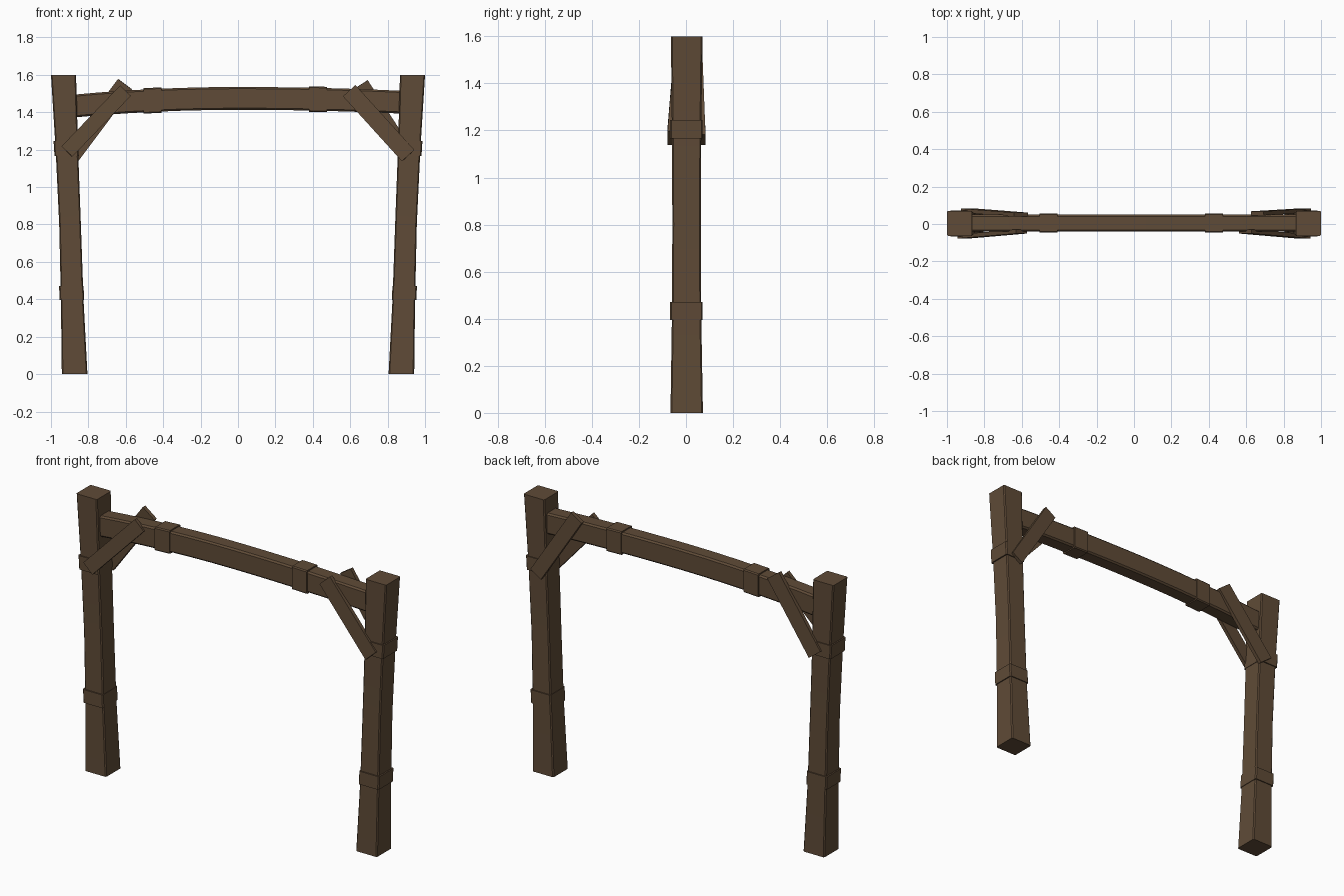
import bpy, bmesh, math
from mathutils import Vector, Matrix

if "Cube" in bpy.data.objects:
    bpy.data.objects.remove(bpy.data.objects["Cube"])

wood = bpy.data.materials.new("dark brown wood")
wood.diffuse_color = (0.115, 0.07, 0.038, 1)
wood.use_nodes = True
wood.node_tree.nodes["Principled BSDF"].inputs["Base Color"].default_value = wood.diffuse_color


def finish(name, bm):
    bmesh.ops.recalc_face_normals(bm, faces=bm.faces)
    me = bpy.data.meshes.new(name)
    bm.to_mesh(me)
    bm.free()
    me.materials.append(wood)
    ob = bpy.data.objects.new(name, me)
    bpy.context.collection.objects.link(ob)
    bpy.context.view_layer.objects.active = ob
    ob.select_set(True)
    bpy.ops.object.shade_smooth_by_angle(angle=math.radians(30))
    ob.select_set(False)
    return ob


def loft(name, sections, along, c=0.006):
    """Chamfered rectangles (pos, a0, a1, b0, b1) joined along the x or z axis."""
    bm = bmesh.new()
    rings = []
    for p, a0, a1, b0, b1 in sections:
        pts = [(a0 + c, b0), (a1 - c, b0), (a1, b0 + c), (a1, b1 - c),
               (a1 - c, b1), (a0 + c, b1), (a0, b1 - c), (a0, b0 + c)]
        rings.append([bm.verts.new((a, b, p) if along == "z" else (p, a, b)) for a, b in pts])
    for r, s in zip(rings, rings[1:]):
        for i in range(8):
            j = (i + 1) % 8
            bm.faces.new((r[i], r[j], s[j], s[i]))
    bm.faces.new(rings[0])
    bm.faces.new(rings[-1])
    return finish(name, bm)


def brace(name, low, high, width, thick=0.022):
    """Flat plank between two points."""
    low, high = Vector(low), Vector(high)
    d = high - low
    z = d.normalized()
    x = Vector((0, 1, 0)).cross(z).normalized()
    y = z.cross(x)
    m = Matrix((x, y, z)).transposed().to_4x4()
    m.translation = (low + high) / 2
    bm = bmesh.new()
    bmesh.ops.create_cube(bm, size=1)
    bmesh.ops.scale(bm, vec=(width, thick, d.length), verts=bm.verts)
    bmesh.ops.transform(bm, matrix=m, verts=bm.verts)
    return finish(name, bm)


# Leaning posts with their two wrapped bands
for side, s in (("left", -1), ("right", 1)):
    post = [(0, .805, .942, -.066, .072), (.4, .826, .947, -.060, .065),
            (.8, .840, .956, -.058, .063), (1.2, .855, .975, -.060, .065),
            (1.6, .866, 1.0, -.064, .070)]
    loft(side + "_post", [(p, *sorted((s * a, s * b)), c, d) for p, a, b, c, d in post], "z")
    for label, z0, z1, i0, o0, i1, o1 in (("lower", .395, .472, .822, .953, .826, .957),
                                          ("upper", 1.165, 1.245, .851, .981, .855, .986)):
        loft(f"{side}_post_{label}_band",
             [(z0, *sorted((s * i0, s * o0)), -.067, .071),
              (z1, *sorted((s * i1, s * o1)), -.067, .071)], "z")

# Bowed beam: arch height follows a parabola, slightly lower at the left
def beam_mid(x):
    k = .040 if x < 0 else .020
    return 1.474 - k * (x / .87) ** 2

sections = []
for i in range(13):
    x = -.9 + 1.8 * i / 12
    sections.append((x, -.040, .050, beam_mid(x) - .061, beam_mid(x) + .061))
loft("beam", sections, "x", 0.009)

# Bands around the beam
for name, x0, x1 in (("left", -.505, -.41), ("right", .38, .475)):
    loft("beam_" + name + "_band",
         [(x, -.046, .056, beam_mid(x) - .068, beam_mid(x) + .068) for x in (x0, x1)], "x")

# Diagonal corner planks, each a little different
brace("front_left_brace", (-.915, -.067, 1.19), (-.602, -.040, 1.515), .08)
brace("back_left_brace", (-.888, .072, 1.171), (-.604, .050, 1.55), .093)
brace("front_right_brace", (.91, -.067, 1.168), (.595, -.040, 1.515), .09)
brace("back_right_brace", (.912, .072, 1.16), (.66, .057, 1.55), .08)
